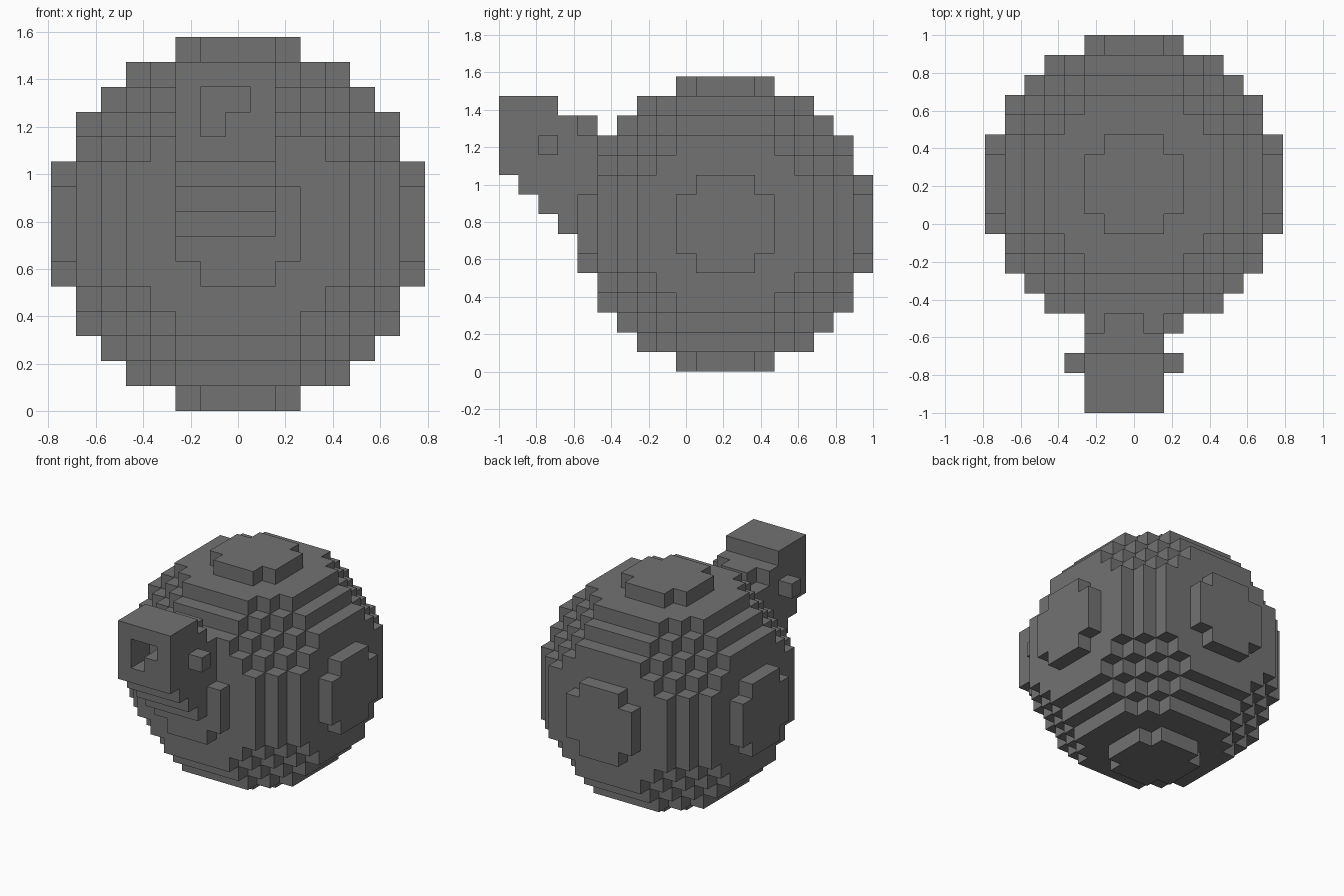
import bpy
import bmesh
from itertools import product
from mathutils import Vector

cube = bpy.data.objects.get("Cube")
if cube:
    bpy.data.objects.remove(cube, do_unlink=True)

U = 2 / 19                                # block size
CENTRE = Vector((0, 2 * U, 7.5 * U))      # middle of the round body

grey = bpy.data.materials.new("stone grey")
grey.use_nodes = True
grey.diffuse_color = (0.17, 0.17, 0.17, 1)
grey.node_tree.nodes["Principled BSDF"].inputs["Base Color"].default_value = grey.diffuse_color


def box(xs, ys, zs):
    """All block cells in inclusive index ranges."""
    return set(product(*(range(a, b + 1) for a, b in (xs, ys, zs))))


# Round body: every block inside the radius
body = {c for c in box((-7, 7), (-7, 7), (-7, 7)) if sum(i * i for i in c) <= 7.5 ** 2}

# Head: a block whose underside steps down towards the body
head = set()
for y, bottom, top in ((-11, 3, 6), (-10, 2, 6), (-9, 1, 6), (-8, 0, 5), (-7, 3, 4)):
    head |= box((-2, 1), (y, y), (bottom, top))
head |= box((-1, 0), (-7, -7), (5, 5))    # raised back of the neck

# L-shaped mouth opening
head -= box((-1, 0), (-11, -10), (5, 5))
head -= box((-1, -1), (-11, -10), (4, 4))

left_eye = {(2, -9, 4)}
right_eye = {(-3, -9, 4)}

parts = {"round_body": body, "head": head - body, "left_eye": left_eye, "right_eye": right_eye}
solid = set().union(*parts.values())


def build(name, cells):
    """Skin the exposed sides of the cells, then merge coplanar faces."""
    bm = bmesh.new()
    for cell in sorted(cells):
        for axis, sign in product(range(3), (-1, 1)):
            d = Vector((0, 0, 0))
            d[axis] = sign
            if tuple(int(c + n) for c, n in zip(cell, d)) in solid:
                continue
            a = Vector((0, 0, 0))
            a[(axis + 1) % 3] = 1
            b = d.cross(a)
            mid = Vector(cell) + d / 2
            corners = ((-a - b), (a - b), (a + b), (b - a))
            bm.faces.new([bm.verts.new(CENTRE + (mid + c / 2) * U) for c in corners])
    bmesh.ops.remove_doubles(bm, verts=bm.verts, dist=U / 100)
    bmesh.ops.dissolve_limit(bm, angle_limit=0.01, verts=bm.verts, edges=bm.edges)
    mesh = bpy.data.meshes.new(name)
    bm.to_mesh(mesh)
    bm.free()
    mesh.materials.append(grey)
    bpy.context.collection.objects.link(bpy.data.objects.new(name, mesh))


for name, cells in parts.items():
    build(name, cells)
